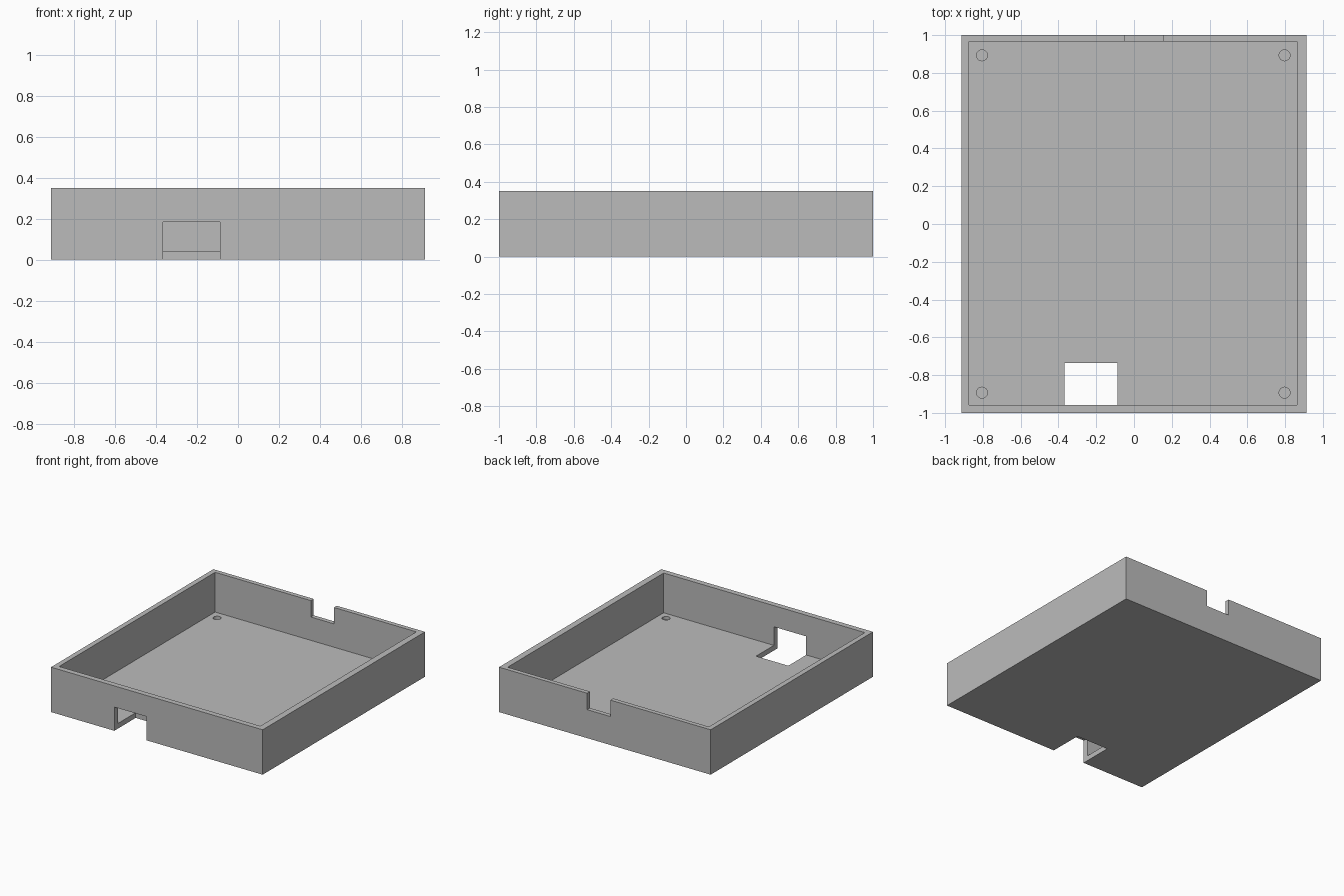
import bpy

if "Cube" in bpy.data.objects:
    bpy.data.objects.remove(bpy.data.objects["Cube"], do_unlink=True)

HALF_X, HALF_Y, HEIGHT, FLOOR = 0.913, 1.0, 0.35, 0.04


def make_material(name, value):
    mat = bpy.data.materials.new(name)
    mat.use_nodes = True
    colour = (value, value, value, 1)
    mat.diffuse_color = colour
    mat.node_tree.nodes["Principled BSDF"].inputs["Base Color"].default_value = colour
    return mat


def box(name, x, y, z):
    """Box spanning the given (low, high) ranges."""
    spans = (x, y, z)
    bpy.ops.mesh.primitive_cube_add(size=1, location=[(a + b) / 2 for a, b in spans])
    obj = bpy.context.object
    obj.name = name
    obj.scale = [b - a for a, b in spans]
    bpy.ops.object.transform_apply(location=True, rotation=False, scale=True)
    return obj


def cut(target, cutter):
    """Subtract the cutter and discard it."""
    cutter.hide_render = True
    bpy.ops.object.select_all(action='DESELECT')
    bpy.context.view_layer.objects.active = target
    target.select_set(True)
    mod = target.modifiers.new("Cut", 'BOOLEAN')
    mod.operation, mod.solver, mod.object = 'DIFFERENCE', 'EXACT', cutter
    bpy.ops.object.modifier_apply(modifier=mod.name)
    bpy.data.objects.remove(cutter, do_unlink=True)


# Open tray with thin walls
tray = box("tray", (-HALF_X, HALF_X), (-HALF_Y, HALF_Y), (0, HEIGHT))
cut(tray, box("cavity", (-0.873, 0.863), (-0.957, 0.965), (FLOOR, 0.5)))

# Connector opening through the front wall and floor
cut(tray, box("front_opening", (-0.367, -0.088), (-1.1, -0.737), (-0.1, 0.185)))

# Cable notch in the back rim
cut(tray, box("back_notch", (-0.047, 0.153), (0.9, 1.1), (0.222, 0.5)))

# Blind screw holes in the floor corners
for x in (-0.805, 0.797):
    for y in (-0.893, 0.893):
        bpy.ops.mesh.primitive_cylinder_add(vertices=32, radius=0.029, depth=0.1,
                                            location=(x, y, FLOOR + 0.025))
        cut(tray, bpy.context.object)

tray.data.materials.clear()
tray.data.materials.append(make_material("grey plastic", 0.5))
bpy.context.view_layer.objects.active = tray
tray.select_set(True)
bpy.ops.object.shade_smooth_by_angle()
